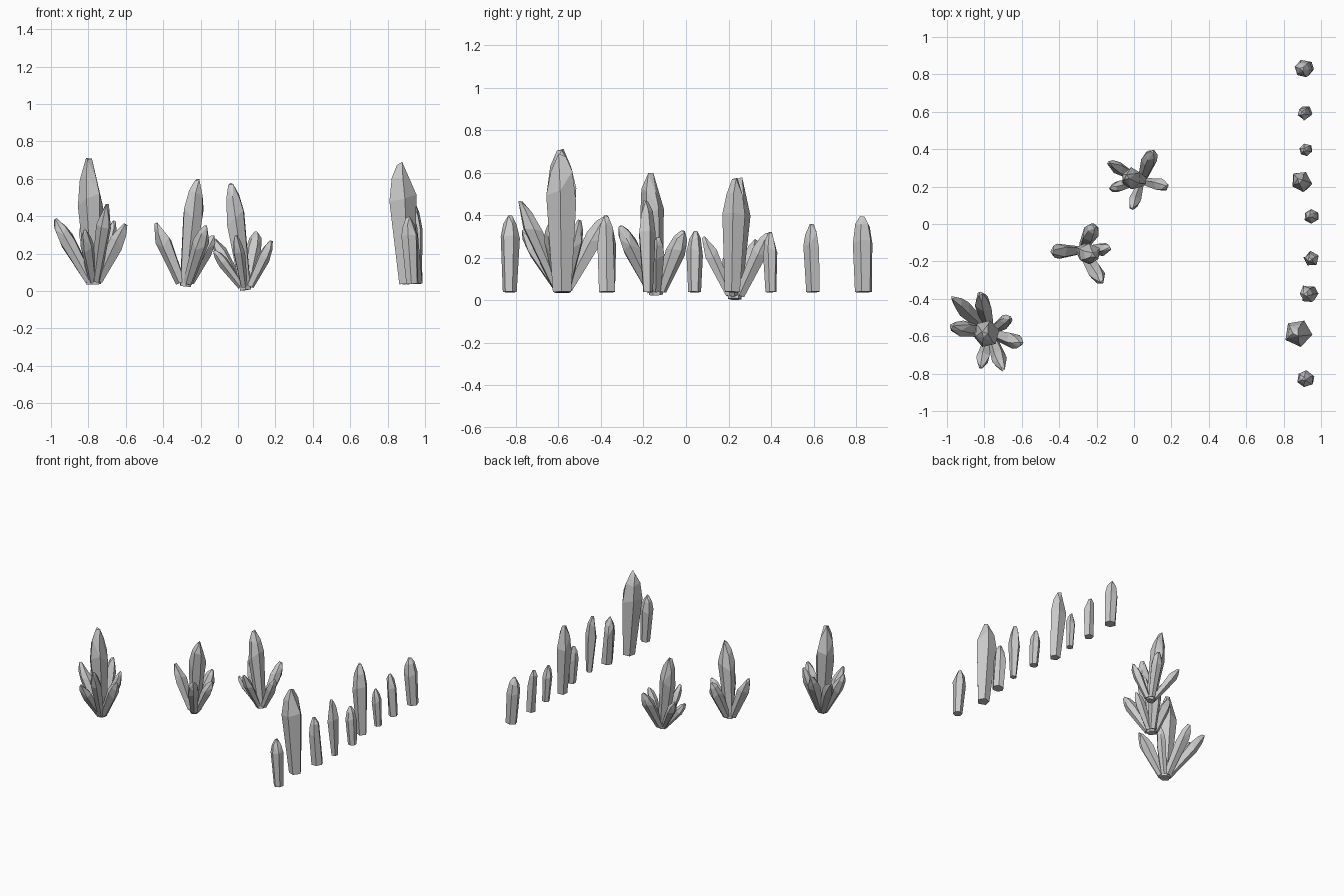
import bpy, bmesh, math, random
from mathutils import Vector

old = bpy.data.objects.get("Cube")
if old:
    bpy.data.objects.remove(old, do_unlink=True)

stone = bpy.data.materials.new("grey_crystal")
stone.use_nodes = True
stone.diffuse_color = (0.6, 0.6, 0.6, 1)
stone.node_tree.nodes["Principled BSDF"].inputs["Base Color"].default_value = (0.6, 0.6, 0.6, 1)

rng = random.Random(4)


def crystal(name, base, tip, radius, foot, sides=6):
    """Faceted shard: narrow foot, wide shoulder, sloping facets, blunt tip."""
    base, tip = Vector(base), Vector(tip)
    axis = tip - base
    turn = axis.to_track_quat('Z', 'Y')
    length = axis.length
    spin = rng.uniform(0, math.tau)
    bm = bmesh.new()

    def ring(count, r, t, wobble):
        for i in range(count):
            a = spin + math.tau * i / count
            h = min(1, t + rng.uniform(-wobble, wobble)) * length
            q = r * rng.uniform(0.93, 1.05)
            p = Vector((q * math.cos(a), q * math.sin(a), h))
            bm.verts.new(base + turn @ p)

    ring(sides, radius * foot, 0, 0)
    ring(sides, radius, 0.66, 0.07)
    ring(sides, radius * 0.72, 0.85, 0.04)
    ring(3, radius * 0.26, 0.985, 0.015)

    hull = bmesh.ops.convex_hull(bm, input=bm.verts[:])
    loose = [v for v in bm.verts if not v.link_faces]
    bmesh.ops.delete(bm, geom=loose, context='VERTS')
    # merge nearly flat triangles into long crystal facets
    bmesh.ops.dissolve_limit(bm, angle_limit=math.radians(9),
                             verts=bm.verts[:], edges=bm.edges[:])
    bmesh.ops.recalc_face_normals(bm, faces=bm.faces[:])
    mesh = bpy.data.meshes.new(name)
    bm.to_mesh(mesh)
    bm.free()
    mesh.materials.append(stone)
    obj = bpy.data.objects.new(name, mesh)
    bpy.context.collection.objects.link(obj)


def cluster(name, root, main, shards):
    """A tall central shard with leaning shards fanned around its root."""
    root = Vector(root)
    crystal(name + "_main", root, main[:3], main[3], 0.55)
    for i, (x, y, z, r) in enumerate(shards):
        out = Vector((x - root.x, y - root.y, 0)).normalized() * 0.025
        crystal(f"{name}_shard_{i + 1}", root + out + Vector((0, 0, 0.02)),
                (x, y, z), r, 0.6, 5 + i % 2)


# Three fanned clusters: root, main tip with radius, shard tips with radius
cluster("large_cluster", (-0.77, -0.58, 0.035), (-0.8, -0.59, 0.715, 0.072), [
    (-0.97, -0.39, 0.38, 0.045), (-0.98, -0.55, 0.39, 0.045),
    (-0.82, -0.37, 0.4, 0.046), (-0.66, -0.5, 0.38, 0.036),
    (-0.6, -0.64, 0.36, 0.045), (-0.7, -0.78, 0.47, 0.042),
    (-0.82, -0.77, 0.33, 0.036)])
cluster("middle_cluster", (-0.28, -0.14, 0.025), (-0.22, -0.17, 0.6, 0.06), [
    (-0.44, -0.15, 0.37, 0.045), (-0.21, -0.01, 0.33, 0.045),
    (-0.13, -0.13, 0.3, 0.038), (-0.17, -0.31, 0.35, 0.045)])
cluster("back_cluster", (0.04, 0.23, 0.005), (-0.04, 0.25, 0.58, 0.058), [
    (0.18, 0.2, 0.27, 0.036), (0.1, 0.39, 0.32, 0.044),
    (-0.14, 0.33, 0.29, 0.034), (-0.13, 0.19, 0.22, 0.032),
    (-0.01, 0.08, 0.3, 0.034)])

# Row of single standing crystals: x, y, height, radius, foot ratio
row = [
    (0.92, -0.83, 0.4, 0.046, 0.75), (0.885, -0.58, 0.69, 0.075, 0.62),
    (0.93, -0.37, 0.4, 0.048, 0.9), (0.95, -0.18, 0.47, 0.043, 0.55),
    (0.95, 0.04, 0.33, 0.039, 0.8), (0.9, 0.22, 0.585, 0.058, 0.65),
    (0.92, 0.4, 0.32, 0.035, 0.75), (0.91, 0.6, 0.36, 0.042, 0.8),
    (0.91, 0.835, 0.4, 0.049, 0.85)]
for i, (x, y, z, r, foot) in enumerate(row):
    lean = r * 0.25
    crystal(f"standing_crystal_{i + 1}", (x + lean, y, 0.038),
            (x - lean, y + rng.uniform(-lean, lean), z), r, foot, 6 - i % 2)
